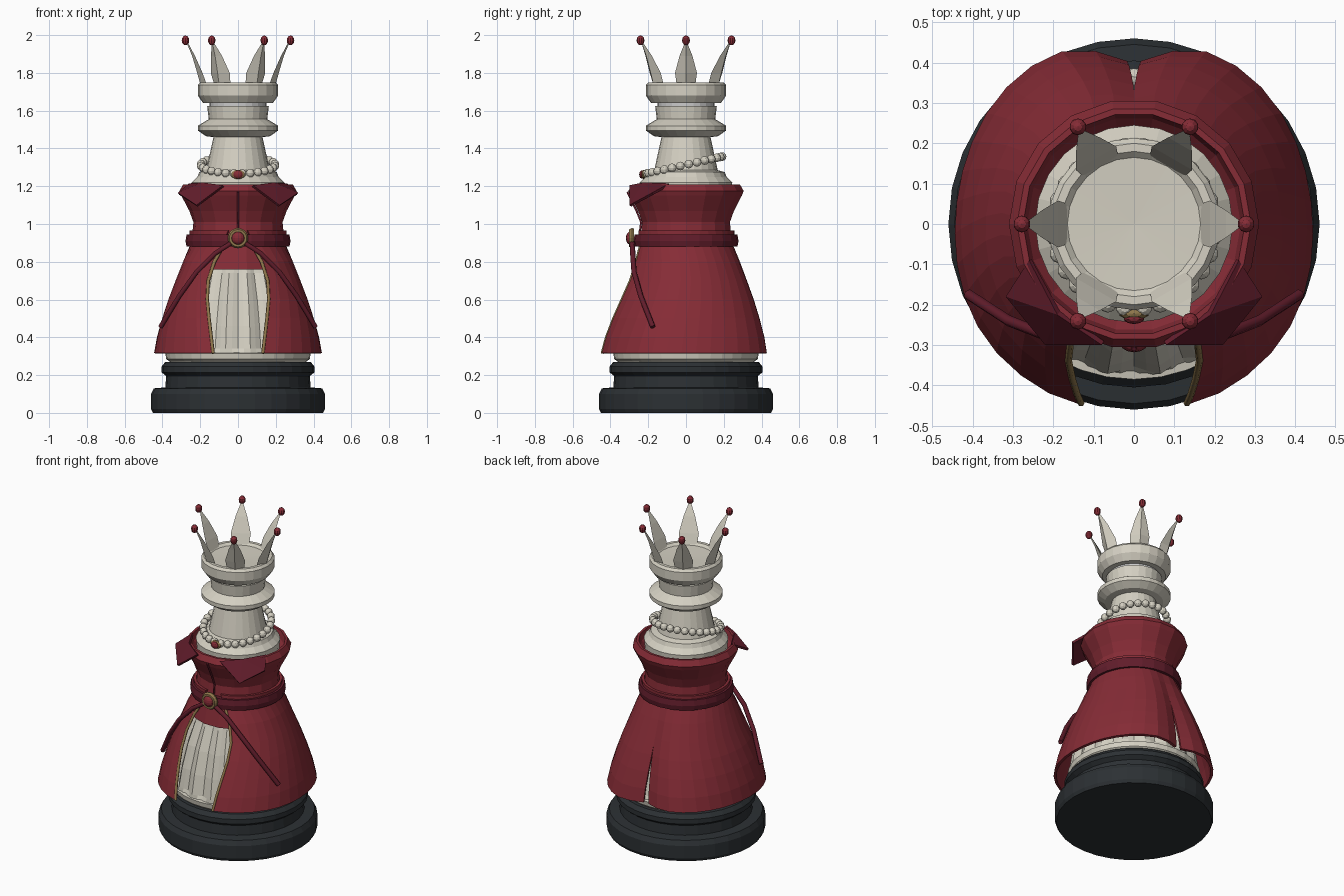
import bpy, bmesh
from math import sin, cos, pi, radians, asin, exp
from mathutils import Matrix, Vector

if "Cube" in bpy.data.objects:
    bpy.data.objects.remove(bpy.data.objects["Cube"])


def material(name, rgb):
    m = bpy.data.materials.new(name)
    m.diffuse_color = (*rgb, 1)
    m.use_nodes = True
    m.node_tree.nodes["Principled BSDF"].inputs["Base Color"].default_value = m.diffuse_color
    return m


CREAM = material("cream", (.66, .63, .54))
DARK = material("dark_base", (.025, .03, .034))
RED = material("red_cloth", (.24, .025, .037))
DEEP = material("deep_red", (.12, .012, .024))
GOLD = material("gold", (.27, .18, .07))
WHITE = material("white", (.9, .9, .88))


def make(name, verts, faces, mat):
    me = bpy.data.meshes.new(name)
    me.from_pydata(verts, [], faces)
    bm = bmesh.new()
    bm.from_mesh(me)
    bmesh.ops.remove_doubles(bm, verts=bm.verts, dist=1e-5)
    bmesh.ops.recalc_face_normals(bm, faces=bm.faces)
    bm.to_mesh(me)
    bm.free()
    me.materials.append(mat)
    ob = bpy.data.objects.new(name, me)
    bpy.context.collection.objects.link(ob)
    return ob


def lathe(name, profile, n, mat, ripple=None):
    verts, faces = [], []
    for r, z in profile:
        for i in range(n):
            a = 2 * pi * i / n
            k = r + (ripple(i, z) if ripple else 0)
            verts.append((k * cos(a), k * sin(a), z))
    for j in range(len(profile) - 1):
        for i in range(n):
            k = (i + 1) % n
            faces.append((j*n + i, j*n + k, (j+1)*n + k, (j+1)*n + i))
    return make(name, verts, faces, mat)


def ball(name, loc, size, mat, u=10, v=6):
    bm = bmesh.new()
    m = Matrix.Translation(loc) @ Matrix.Diagonal((*size, 1))
    bmesh.ops.create_uvsphere(bm, u_segments=u, v_segments=v, radius=1, matrix=m)
    me = bpy.data.meshes.new(name)
    bm.to_mesh(me)
    bm.free()
    me.materials.append(mat)
    ob = bpy.data.objects.new(name, me)
    bpy.context.collection.objects.link(ob)
    return ob


def cord(name, pts, radius, mat):
    cu = bpy.data.curves.new(name, 'CURVE')
    cu.dimensions = '3D'
    cu.bevel_depth = radius
    cu.bevel_resolution = 1
    cu.use_fill_caps = True
    sp = cu.splines.new('POLY')
    sp.points.add(len(pts) - 1)
    for p, co in zip(sp.points, pts):
        p.co = (*co, 1)
    cu.materials.append(mat)
    ob = bpy.data.objects.new(name, cu)
    bpy.context.collection.objects.link(ob)
    return ob


def lerp(table, z):
    for (z0, a), (z1, b) in zip(table, table[1:]):
        if z >= z1:
            return a + (b - a) * (z - z0) / (z1 - z0)
    return table[-1][1]


# Base
lathe("base", [(0, 0), (.45, 0), (.46, .02), (.46, .1), (.445, .13), (.385, .135), (.38, .195),
               (.405, .215), (.405, .245), (.385, .27), (0, .27)], 32, DARK)

# Pleated underskirt with scalloped hem
lathe("underskirt", [(0, .268), (.36, .268), (.375, .3), (.365, .34), (.345, .46), (.31, .6),
                     (.26, .74), (.22, .88), (0, .9)], 72, CREAM,
      lambda i, z: .012 * cos(pi * i / 2) if .3 < z < .85 else 0)
lathe("underskirt_hem", [(.36, .27), (.38, .285), (.385, .315), (.36, .32), (.36, .27)], 36, CREAM)

# Shoulders, neck, collar disc
lathe("neck", [(0, 1.1), (.235, 1.1), (.245, 1.22), (.215, 1.25), (.205, 1.275), (.168, 1.285),
               (.13, 1.46), (.17, 1.465), (.213, 1.495), (.213, 1.52), (.155, 1.555),
               (.163, 1.624), (0, 1.624)], 24, CREAM)
lathe("neck_band", [(0, 1.62), (.15, 1.62), (.15, 1.645), (0, 1.645)], 24, WHITE)

# Crown
lathe("crown_ring", [(0, 1.64), (.185, 1.64), (.213, 1.68), (.213, 1.735), (.2, 1.75),
                     (.18, 1.75), (.165, 1.735), (0, 1.73)], 24, CREAM)
for i in range(6):
    a = i * pi / 3
    rows = [(.166, .2, .05, 1.74), (.188, .216, .058, 1.80), (.228, .243, .034, 1.89),
            (.268, .274, .004, 1.965)]
    verts, faces = [], [(0, 1, 2), (11, 10, 9)]
    for ri, ro, h, z in rows:
        for r, t in ((ri, h), (ri, -h), (ro, 0)):
            verts.append((r * cos(a) - t * sin(a), r * sin(a) + t * cos(a), z))
    for j in range(3):
        for k in range(3):
            m = (k + 1) % 3
            faces.append((3*j + k, 3*j + m, 3*j + 3 + m, 3*j + 3 + k))
    make("crown_point", verts, faces, CREAM)
    ball("crown_gem", (.278 * cos(a), .278 * sin(a), 1.972), (.021, .021, .026), RED)

# Bodice with flared standing collar
lathe("bodice", [(.262, .76), (.275, .76), (.25, .88), (.24, .97), (.236, 1.01), (.258, 1.07),
                 (.3, 1.15), (.31, 1.175), (.29, 1.21), (.275, 1.21), (.265, 1.17),
                 (.23, 1.13), (.22, .9), (.262, .76)], 18, RED)
cord("bodice_seam", [(0, -.31, 1.17), (0, -.262, 1.07), (0, -.238, 1.01), (0, -.245, .95)], .006, DEEP)

# Overskirt: two panels, open at the front and slit at the back
RADIUS = [(.965, .25), (.88, .25), (.8, .285), (.7, .325), (.6, .365), (.5, .40), (.4, .43), (.315, .447)]
FRONT = [(.965, .05), (.88, .08), (.77, .14), (.655, .165), (.5, .15), (.315, .128)]
N = 16
for s, side in ((1, "right"), (-1, "left")):
    verts, faces, edge = [], [], []
    for z, r in RADIUS:
        low = (.965 - z) / .65
        a0 = -pi / 2 + asin(lerp(FRONT, z) / r)
        a1 = pi / 2 - .09 * max(0, low - .45)
        for i in range(N + 1):
            u = i / N
            a = a0 + (a1 - a0) * u
            k = r + low * (.012 * sin(u * 3 * pi) - .05 * exp(-((u - 1) / .07) ** 2)
                           + .012 * exp(-(u / .1) ** 2))
            verts.append((s * k * cos(a), k * sin(a), z))
        edge.append(Vector(verts[-N - 1]) + Vector((0, -.004, 0)))
    w = N + 1
    for j in range(len(RADIUS) - 1):
        for i in range(N):
            faces.append((j*w + i, j*w + i + 1, (j+1)*w + i + 1, (j+1)*w + i))
    panel = make("overskirt_" + side, verts, faces, RED)
    sol = panel.modifiers.new("thickness", 'SOLIDIFY')
    sol.thickness = .016
    sol.offset = 0
    cord("gold_trim_" + side, edge[1:], .009, GOLD)

    # Folded lapel on the collar
    p = [(.26, -.09, 1.215), (.318, -.18, 1.165), (.22, -.30, 1.10), (.08, -.30, 1.205), (.19, -.225, 1.22)]
    lapel = make("lapel_" + side, [(s * x, y, z) for x, y, z in p], [(0, 1, 4), (1, 2, 4), (2, 3, 4)], DEEP)
    sol = lapel.modifiers.new("thickness", 'SOLIDIFY')
    sol.thickness = .014

    # Hanging sash cord
    cord("sash_cord_" + side, [(s * x, y, z) for x, y, z in (
        (.02, -.285, .91), (.12, -.282, .845), (.22, -.275, .745), (.31, -.24, .62),
        (.41, -.175, .455))], .014, DEEP)

# Belt and buckle
lathe("belt", [(.24, .88), (.272, .88), (.278, .91), (.272, .945), (.24, .945), (.24, .88)], 24, DEEP)
buckle = lathe("buckle", [(0, 0), (.05, 0), (.054, .012), (.046, .026), (.034, .026), (.032, .018), (0, .018)], 20, GOLD)
buckle.matrix_world = Matrix.Translation((0, -.275, .925)) @ Matrix.Rotation(radians(90), 4, 'X')
ball("buckle_gem", (0, -.296, .925), (.034, .022, .034), RED, 12, 8)

# Tilted bead necklace with pendant
for i in range(28):
    a = 2 * pi * (i + .5) / 28
    ball("necklace_bead", (.197 * cos(a), -.008 + .2 * sin(a), 1.312 + .045 * sin(a)), (.023,) * 3, CREAM)
ball("pendant_setting", (0, -.222, 1.262), (.038, .016, .025), GOLD)
ball("pendant_gem", (0, -.234, 1.262), (.026, .014, .022), RED)
